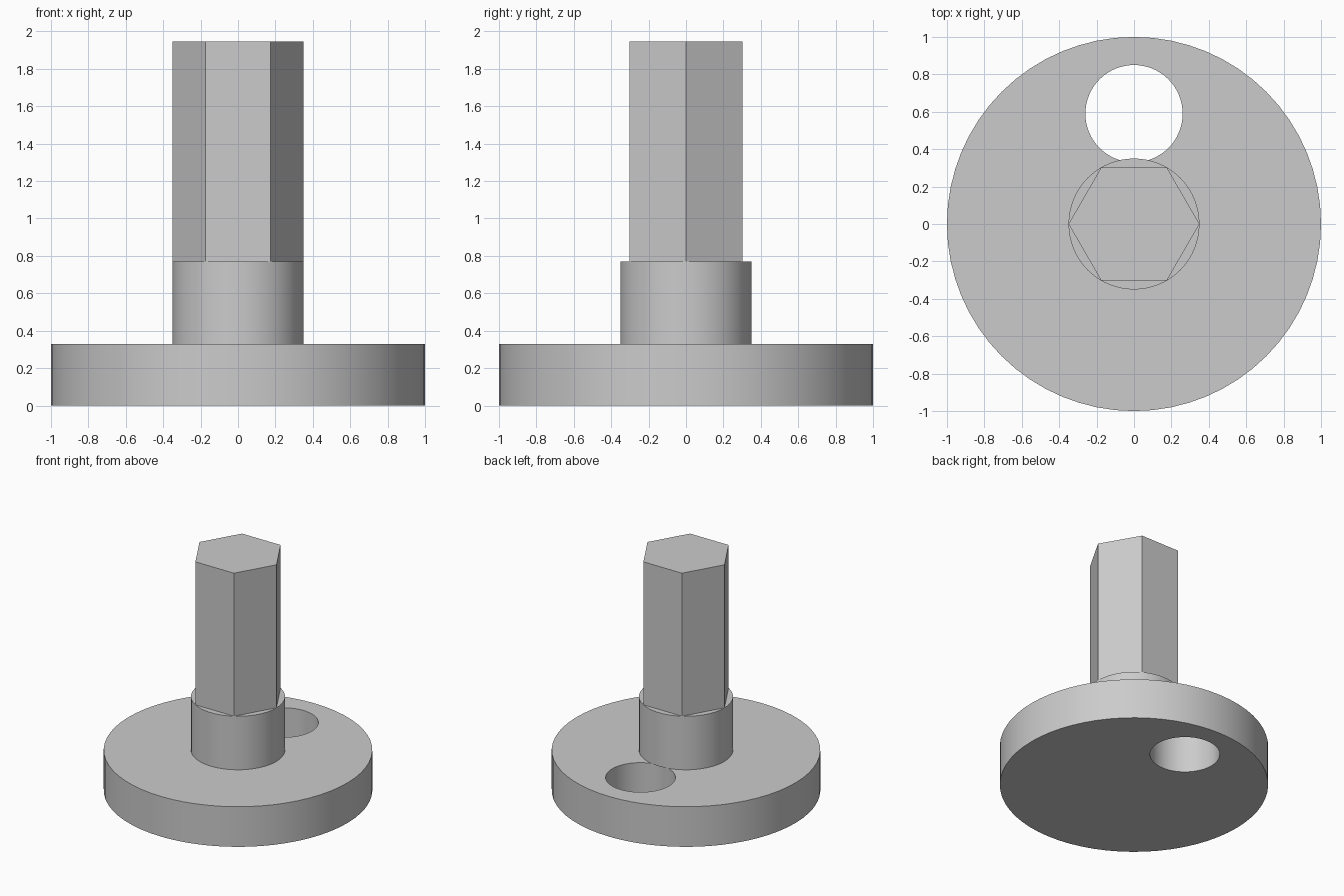
import bpy
import math

cube = bpy.data.objects.get("Cube")
if cube:
    bpy.data.objects.remove(cube, do_unlink=True)

# Single grey material
GREY = (0.6, 0.6, 0.6, 1.0)
grey = bpy.data.materials.new("plain_grey")
grey.use_nodes = True
grey.diffuse_color = GREY
for node in grey.node_tree.nodes:
    if node.type == 'BSDF_PRINCIPLED':
        node.inputs["Base Color"].default_value = GREY


def prism(name, radius, bottom, top, sides, y=0.0, turn=0.0):
    """Upright cylinder or prism between two heights."""
    bpy.ops.mesh.primitive_cylinder_add(
        vertices=sides, radius=radius, depth=top - bottom,
        location=(0, y, (bottom + top) / 2), rotation=(0, 0, turn))
    obj = bpy.context.object
    obj.name = name
    obj.data.name = name
    obj.data.materials.append(grey)
    return obj


def smooth(obj):
    bpy.ops.object.select_all(action='DESELECT')
    obj.select_set(True)
    bpy.context.view_layer.objects.active = obj
    bpy.ops.object.shade_smooth_by_angle(angle=math.radians(30))


BASE_TOP, COLLAR_TOP, SHAFT_TOP = 0.33, 0.77, 1.945

# Round base with an off-centre through hole
base = prism("base_disc", 1.0, 0.0, BASE_TOP, 64)
cutter = prism("hole_cutter", 0.26, -0.2, BASE_TOP + 0.2, 64, y=0.59)
cutter.hide_render = True
cut = base.modifiers.new("pin_hole", 'BOOLEAN')
cut.operation = 'DIFFERENCE'
cut.solver = 'EXACT'
cut.object = cutter
bpy.context.view_layer.objects.active = base
bpy.ops.object.modifier_apply(modifier=cut.name)
bpy.data.objects.remove(cutter, do_unlink=True)
smooth(base)

# Collar, slightly overhanging the hole
collar = prism("collar", 0.35, BASE_TOP, COLLAR_TOP, 64)
smooth(collar)

# Hexagonal shaft with corners pointing left and right
prism("hex_shaft", 0.35, COLLAR_TOP, SHAFT_TOP, 6, turn=math.radians(30))
